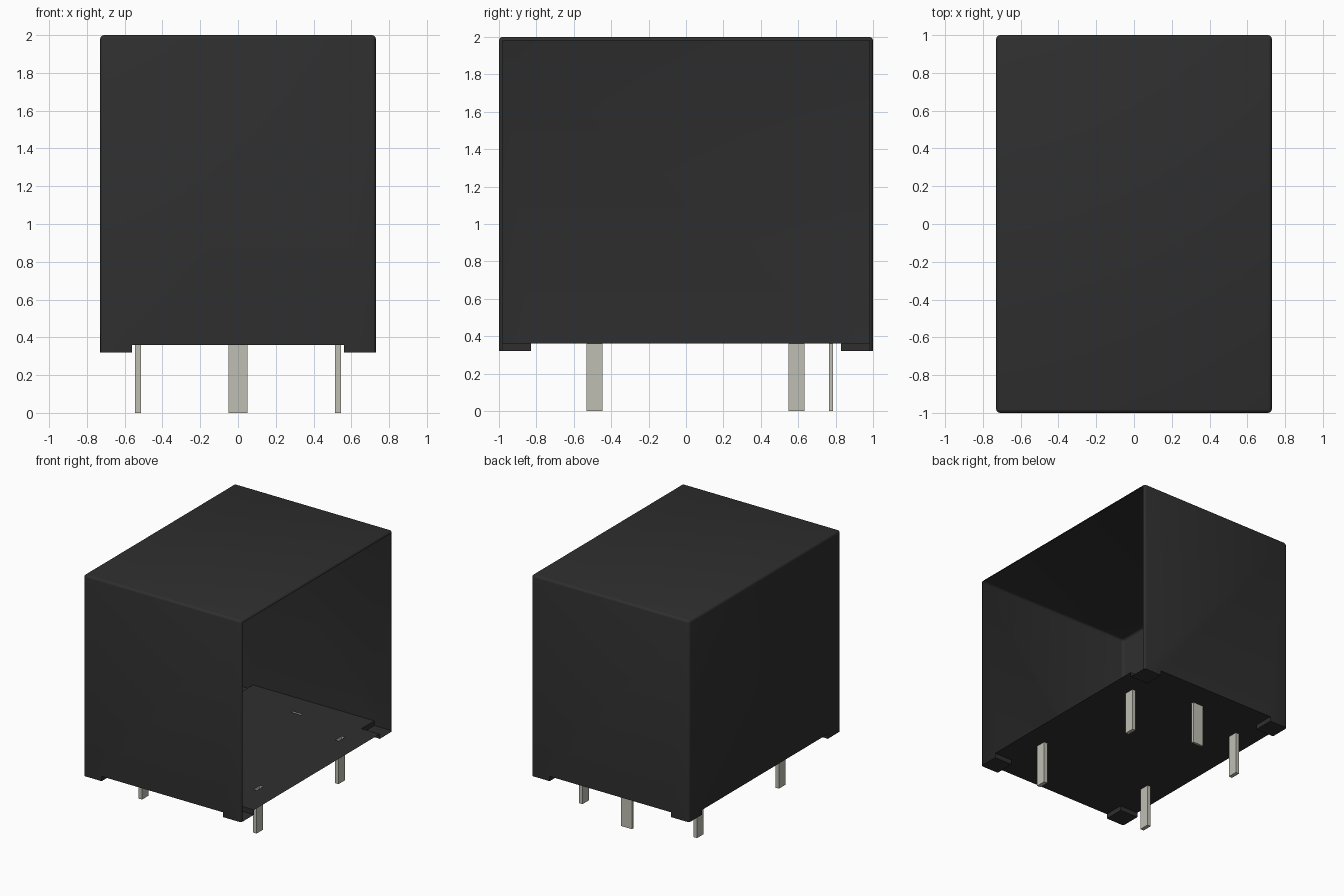
import bpy, bmesh
from mathutils import Vector

old = bpy.data.objects.get("Cube")
if old:
    bpy.data.objects.remove(old, do_unlink=True)

HX, HY = 0.73, 1.0              # half width and half depth
BOTTOM, FLOOR, TOP = 0.32, 0.36, 2.0
FX, FY = 0.56, 0.83             # inner edges of the corner feet
ROUND = 0.02
# pins: centre x, centre y, half size x, half size y
PINS = [(sx * 0.53, y, 0.016, 0.043) for sx in (-1, 1) for y in (-0.49, 0.59)]
PINS.append((0.0, 0.775, 0.05, 0.01))


def material(name, rgb):
    m = bpy.data.materials.new(name)
    m.use_nodes = True
    m.diffuse_color = (*rgb, 1)
    m.node_tree.nodes["Principled BSDF"].inputs["Base Color"].default_value = (*rgb, 1)
    return m


def finish(bm, name, mat, smooth=False):
    me = bpy.data.meshes.new(name)
    bm.to_mesh(me)
    bm.free()
    ob = bpy.data.objects.new(name, me)
    bpy.context.collection.objects.link(ob)
    me.materials.append(mat)
    if smooth:
        bpy.ops.object.select_all(action='DESELECT')
        ob.select_set(True)
        bpy.context.view_layer.objects.active = ob
        bpy.ops.object.shade_smooth_by_angle()
    return ob


def box(bm, lo, hi):
    verts = bmesh.ops.create_cube(bm, size=1)["verts"]
    lo, hi = Vector(lo), Vector(hi)
    for v in verts:
        v.co = (lo + hi) / 2 + v.co * (hi - lo)


def quad(bm, *pts):
    return bm.faces.new([bm.verts.new(p) for p in pts])


def in_foot(p):
    return abs(p.x) > FX and abs(p.y) > FY


black = material("charcoal plastic", (0.028, 0.028, 0.028))
metal = material("tinned metal", (0.52, 0.52, 0.45))

# Case: thin shell with rounded edges, open on the +x side, with corner feet
bm = bmesh.new()
box(bm, (-HX, -HY, BOTTOM), (HX, HY, TOP))
edges = [e for e in bm.edges if max(v.co.z for v in e.verts) > 1]
bmesh.ops.bevel(bm, geom=edges, offset=ROUND, segments=3, profile=0.5, affect='EDGES')
bm.normal_update()
open_side = [f for f in bm.faces if f.normal.x > 0.999]
bmesh.ops.delete(bm, geom=open_side, context='FACES')
cuts = [((0, 0, FLOOR), (0, 0, 1))]
cuts += [((s * FX, 0, 0), (1, 0, 0)) for s in (-1, 1)]
cuts += [((0, s * FY, 0), (0, 1, 0)) for s in (-1, 1)]
for co, no in cuts:
    low = [f for f in bm.faces if f.calc_center_median().z < FLOOR or no[2]
           or min(v.co.z for v in f.verts) < FLOOR - 0.01]
    geom = set(low)
    for f in low:
        geom.update(f.edges)
        geom.update(f.verts)
    bmesh.ops.bisect_plane(bm, geom=list(geom), plane_co=co, plane_no=no)
gaps = [f for f in bm.faces if f.calc_center_median().z < FLOOR
        and not in_foot(f.calc_center_median())]
bmesh.ops.delete(bm, geom=gaps, context='FACES')
# Inner walls of the feet
for sx in (-1, 1):
    for sy in (-1, 1):
        x, y, X, Y = sx * FX, sy * FY, sx * HX, sy * HY
        quad(bm, (x, y, BOTTOM), (x, Y, BOTTOM), (x, Y, FLOOR), (x, y, FLOOR))
        quad(bm, (x, y, BOTTOM), (X, y, BOTTOM), (X, y, FLOOR), (x, y, FLOOR))
bmesh.ops.remove_doubles(bm, verts=bm.verts, dist=0.0005)
finish(bm, "case", black, smooth=True)

# Floor plate, left open over the feet and at the pin slots
bm = bmesh.new()
xs = sorted({-HX, -FX, FX, HX} | {p[0] + s * p[2] for p in PINS for s in (-1, 1)})
ys = sorted({-HY, -FY, FY, HY} | {p[1] + s * p[3] for p in PINS for s in (-1, 1)})
for x0, x1 in zip(xs, xs[1:]):
    for y0, y1 in zip(ys, ys[1:]):
        c = Vector(((x0 + x1) / 2, (y0 + y1) / 2, FLOOR))
        slot = any(abs(c.x - px) < hx and abs(c.y - py) < hy for px, py, hx, hy in PINS)
        if not slot and not in_foot(c):
            quad(bm, (x0, y0, FLOOR), (x0, y1, FLOOR), (x1, y1, FLOOR), (x1, y0, FLOOR))
bmesh.ops.remove_doubles(bm, verts=bm.verts, dist=0.0005)
finish(bm, "floor_plate", black)

# Contact pins, open where they meet the floor slots
for i, (px, py, hx, hy) in enumerate(PINS):
    bm = bmesh.new()
    box(bm, (px - hx, py - hy, 0), (px + hx, py + hy, FLOOR))
    bm.normal_update()
    bmesh.ops.delete(bm, geom=[f for f in bm.faces if f.normal.z > 0.9], context='FACES')
    finish(bm, f"pin_{i + 1}", metal)
